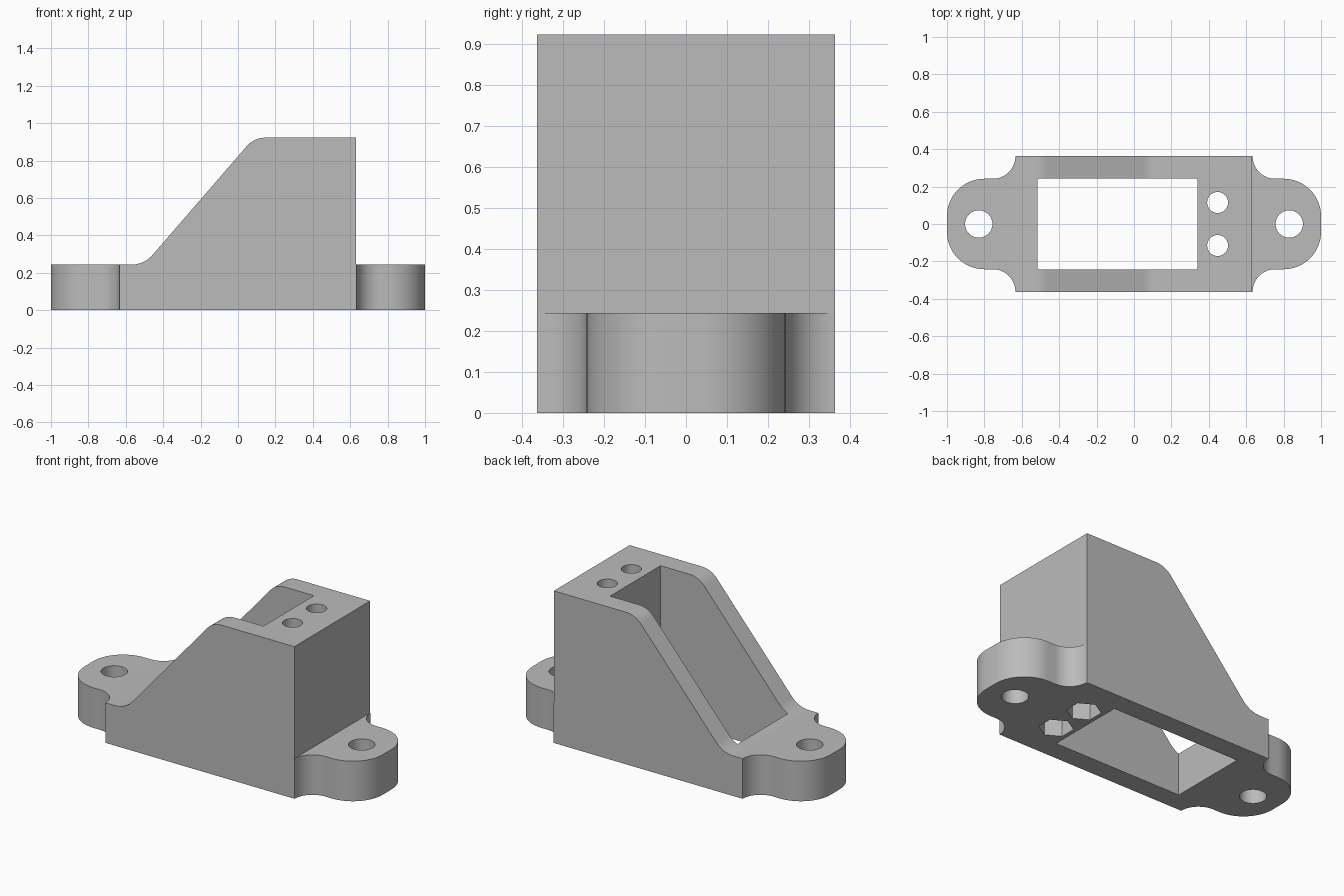
import bpy
import bmesh
from math import cos, sin, pi, radians
from mathutils import Matrix, Vector

old = bpy.data.objects.get("Cube")
if old:
    bpy.data.objects.remove(old, do_unlink=True)

grey = bpy.data.materials.new("plain grey")
grey.use_nodes = True
colour = (0.5, 0.5, 0.5, 1)
grey.diffuse_color = colour
grey.node_tree.nodes["Principled BSDF"].inputs["Base Color"].default_value = colour


def prism(name, points, low, high, turn=None):
    """Extrude a closed outline along z, then turn it if asked."""
    bm = bmesh.new()
    face = bm.faces.new([bm.verts.new((x, y, low)) for x, y in points])
    new = bmesh.ops.extrude_face_region(bm, geom=[face])["geom"]
    bmesh.ops.translate(bm, vec=(0, 0, high - low),
                        verts=[v for v in new if isinstance(v, bmesh.types.BMVert)])
    if turn:
        bm.transform(turn)
    bmesh.ops.recalc_face_normals(bm, faces=bm.faces)
    mesh = bpy.data.meshes.new(name)
    bm.to_mesh(mesh)
    bm.free()
    mesh.materials.append(grey)
    obj = bpy.data.objects.new(name, mesh)
    bpy.context.collection.objects.link(obj)
    return obj


def arc(cx, cy, r, start, end, steps=16):
    angles = [radians(start + (end - start) * i / steps) for i in range(steps + 1)]
    return [(cx + r * cos(a), cy + r * sin(a)) for a in angles]


def ring(cx, cy, r, sides, start=0):
    return arc(cx, cy, r, start, start + 360, sides)[:-1]


def rectangle(x0, x1, y0, y1):
    return [(x0, y0), (x1, y0), (x1, y1), (x0, y1)]


def rounded(before, corner, after, cut, steps=10):
    """Circular fillet across a corner, starting a given distance from it."""
    c = Vector(corner)
    a = (Vector(before) - c).normalized()
    b = (Vector(after) - c).normalized()
    half = a.angle(b) / 2
    r = cut * sin(half) / cos(half)
    centre = c + (a + b).normalized() * cut / cos(half)
    p, q = c + a * cut - centre, c + b * cut - centre
    return [tuple(centre + p.slerp(q, i / steps).normalized() * r)
            for i in range(steps + 1)]


def combine(target, tool, operation):
    mod = target.modifiers.new(operation.lower(), "BOOLEAN")
    mod.operation, mod.solver, mod.object = operation, "EXACT", tool
    bpy.context.view_layer.objects.active = target
    bpy.ops.object.modifier_apply(modifier=mod.name)
    bpy.data.objects.remove(tool, do_unlink=True)


# Plan outline: block with a rounded ear at each end
half_y, ear_y, block_x, tab_z, top_z = 0.363, 0.242, 0.634, 0.243, 0.922
neck = half_y - ear_y
quarter = arc(1 - 0.2, ear_y - 0.2, 0.2, 0, 90)
quarter += arc(block_x + neck, half_y, neck, 270, 180)
outline = quarter + [(-x, y) for x, y in reversed(quarter)]
outline += [(-x, -y) for x, y in quarter] + [(x, -y) for x, y in reversed(quarter)]
bracket = prism("mounting_bracket", outline, 0, 1.2)

# Side profile: sloping cheeks with filleted ends
foot, crest = (-0.502, tab_z), (0.086, top_z)
side = [(-1.2, -0.2), (-1.2, tab_z)]
side += rounded((-1.2, tab_z), foot, crest, 0.07)
side += rounded(foot, crest, (0.632, top_z), 0.06)
side += [(0.632, top_z), (0.632, tab_z), (1.2, tab_z), (1.2, -0.2)]
combine(bracket, prism("side_cutter", side, -0.6, 0.6, Matrix.Rotation(pi / 2, 4, "X")),
        "INTERSECT")

# Open pocket through the middle
combine(bracket, prism("pocket", rectangle(-0.515, 0.34, -ear_y, ear_y), -0.1, 1.1),
        "DIFFERENCE")

# Ear holes, screw holes and hexagonal nut recesses below
for s in (-1, 1):
    combine(bracket, prism("ear_hole", ring(s * 0.83, 0, 0.073, 40), -0.1, 0.5), "DIFFERENCE")
    y = s * 0.115
    combine(bracket, prism("screw_hole", ring(0.447, y, 0.056, 32), -0.1, 1.1), "DIFFERENCE")
    combine(bracket, prism("nut_recess", ring(0.447, y, 0.095, 6, 30), -0.1, 0.25),
            "DIFFERENCE")

# Smooth the curves, keep the edges crisp
bpy.ops.object.select_all(action="DESELECT")
bracket.select_set(True)
bpy.context.view_layer.objects.active = bracket
bpy.ops.object.shade_smooth_by_angle(angle=radians(30))
